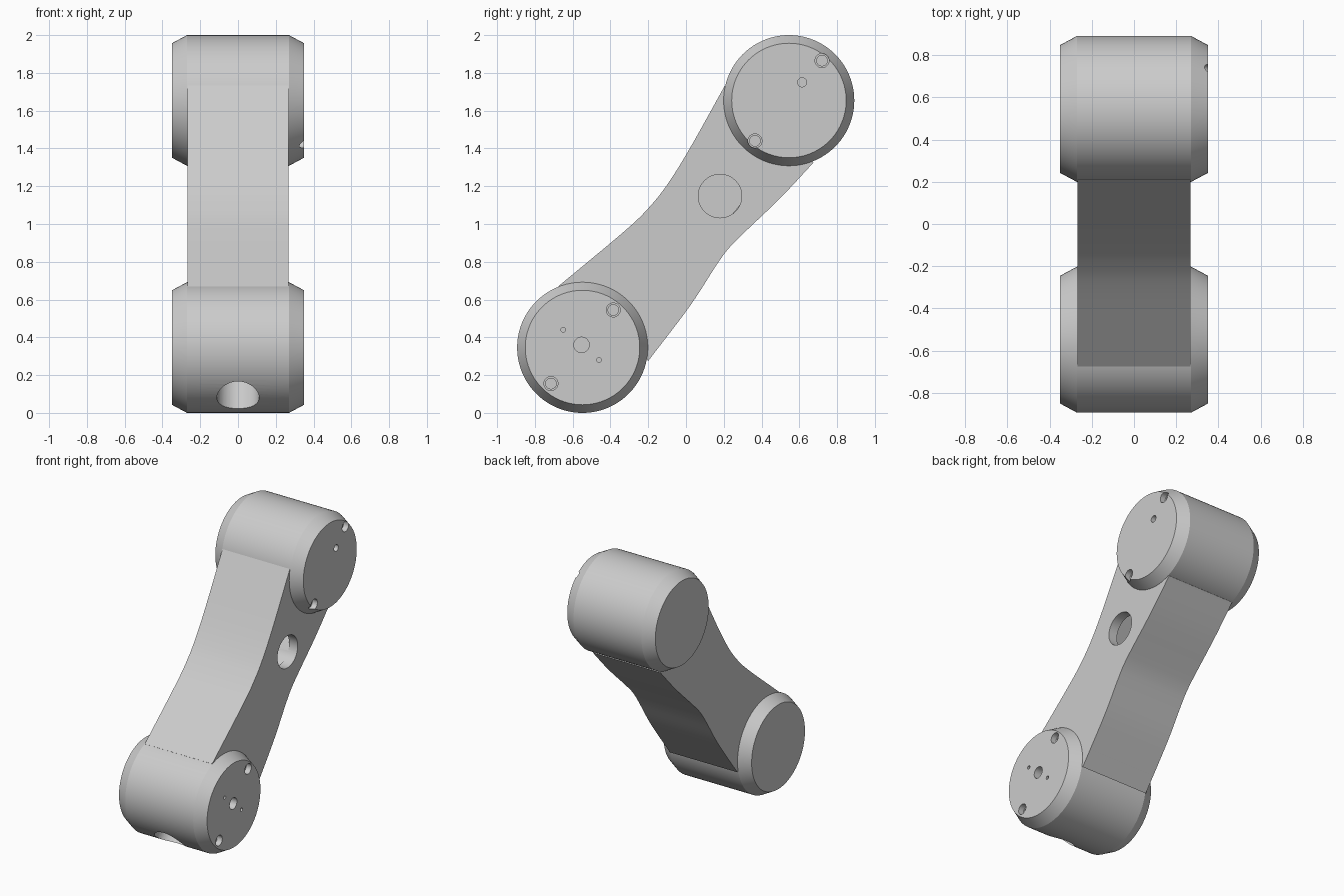
import bpy, bmesh, math
from mathutils import Vector, Matrix

if "Cube" in bpy.data.objects:
    bpy.data.objects.remove(bpy.data.objects["Cube"], do_unlink=True)

grey = bpy.data.materials.new("light grey metal")
grey.use_nodes = True
colour = (0.6, 0.6, 0.6, 1)
grey.diffuse_color = colour
grey.node_tree.nodes["Principled BSDF"].inputs["Base Color"].default_value = colour

LOWER = Vector((0, -0.548, 0.346))
UPPER = Vector((0, 0.545, 1.654))
AXIS = (UPPER - LOWER).normalized()
MIDDLE = (LOWER + UPPER) / 2


def make_object(name, bm):
    bmesh.ops.recalc_face_normals(bm, faces=bm.faces)
    mesh = bpy.data.meshes.new(name)
    bm.to_mesh(mesh)
    bm.free()
    mesh.materials.append(grey)
    obj = bpy.data.objects.new(name, mesh)
    bpy.context.collection.objects.link(obj)
    return obj


def rod(name, start, end, radius, sides=48):
    direction = end - start
    bm = bmesh.new()
    place = (Matrix.Translation((start + end) / 2)
             @ direction.to_track_quat('Z', 'Y').to_matrix().to_4x4())
    bmesh.ops.create_cone(bm, cap_ends=True, segments=sides, radius1=radius,
                          radius2=radius, depth=direction.length, matrix=place)
    return make_object(name, bm)


def side_hole(y, z, radius, depth):
    return rod("hole_cutter", Vector((0.35 - depth, y, z)),
               Vector((0.4, y, z)), radius, 32)


def activate(obj):
    bpy.ops.object.select_all(action='DESELECT')
    obj.select_set(True)
    bpy.context.view_layer.objects.active = obj


def cut(obj, cutters):
    activate(obj)
    for cutter in cutters:
        cutter.hide_render = True
        mod = obj.modifiers.new("cut", 'BOOLEAN')
        mod.operation = 'DIFFERENCE'
        mod.solver = 'EXACT'
        mod.object = cutter
        bpy.ops.object.modifier_apply(modifier=mod.name)
        bpy.data.objects.remove(cutter, do_unlink=True)
    bpy.ops.object.shade_smooth_by_angle(angle=math.radians(20))


def drum(name, centre, sides=96):
    # Chamfered cylinder lying along x
    bm = bmesh.new()
    rings = []
    for x, r in ((-0.35, 0.303), (-0.27, 0.346), (0.27, 0.346), (0.35, 0.303)):
        ring = []
        for i in range(sides):
            a = math.tau * i / sides
            ring.append(bm.verts.new(centre + Vector((x, r * math.cos(a), r * math.sin(a)))))
        rings.append(ring)
    for a, b in zip(rings, rings[1:]):
        for i in range(sides):
            j = (i + 1) % sides
            bm.faces.new((a[i], a[j], b[j], b[i]))
    bm.faces.new(rings[0])
    bm.faces.new(rings[-1])
    return make_object(name, bm)


def smooth_path(points, steps=6):
    # Spline through the given points
    pts = [Vector(p) for p in points]
    pts = [2 * pts[0] - pts[1]] + pts + [2 * pts[-1] - pts[-2]]
    path = []
    for a, b, c, d in zip(pts, pts[1:], pts[2:], pts[3:]):
        for s in range(steps):
            t = s / steps
            path.append(0.5 * (2 * b + (c - a) * t + (2 * a - 5 * b + 4 * c - d) * t * t
                               + (3 * b - a - 3 * c + d) * t ** 3))
    return path + [pts[-2]]


# Waisted arm between the drums
front_edge = smooth_path([(-0.676, 0.67), (-0.32, 0.967), (-0.19, 1.094),
                          (-0.095, 1.215), (0.02, 1.40), (0.206, 1.733)])
back_edge = smooth_path([(-0.2, 0.275), (0.02, 0.565), (0.153, 0.77), (0.222, 0.866),
                         (0.31, 0.956), (0.5, 1.138), (0.675, 1.325)])
bm = bmesh.new()
profile = bm.faces.new([bm.verts.new((-0.268, p.x, p.y))
                        for p in front_edge + back_edge[::-1]])
side = bmesh.ops.extrude_face_region(bm, geom=[profile])
bmesh.ops.translate(bm, vec=(0.536, 0, 0),
                    verts=[g for g in side["geom"] if isinstance(g, bmesh.types.BMVert)])
arm = make_object("arm", bm)

# Cable cavity inside the arm, opened by a round window on one side
bm = bmesh.new()
turn = AXIS.to_track_quat('Z', 'X').to_matrix().to_4x4()
across = Vector((1, 0, 0))
normal = AXIS.cross(across)
basis = Matrix((across, normal, AXIS)).transposed().to_4x4()
bmesh.ops.create_cube(bm, size=1, matrix=Matrix.Translation(MIDDLE) @ basis
                      @ Matrix.Diagonal((0.4, 0.31, 0.9, 1)))
cavity = make_object("cavity_cutter", bm)
window = rod("window_cutter", Vector((0.1, 0.18, 1.148)), Vector((0.4, 0.18, 1.148)), 0.115)
cut(arm, [cavity, window])

# Lower drum: centre hole, pin holes, counterbored screws and cable outlet
lower_drum = drum("lower_drum", LOWER)
holes = [side_hole(-0.553, 0.36, 0.041, 0.1)]
for y, z in ((-0.65, 0.44), (-0.46, 0.28)):
    holes.append(side_hole(y, z, 0.012, 0.06))
for y, z in ((-0.385, 0.545), (-0.715, 0.155)):
    holes += [side_hole(y, z, 0.037, 0.04), side_hole(y, z, 0.028, 0.1)]
holes.append(rod("outlet_cutter", LOWER - AXIS * 0.05, LOWER - AXIS * 0.45, 0.112))
cut(lower_drum, holes)

# Upper drum: pin hole and counterbored screws
upper_drum = drum("upper_drum", UPPER)
holes = [side_hole(0.615, 1.75, 0.024, 0.08)]
for y, z in ((0.72, 1.865), (0.365, 1.44)):
    holes += [side_hole(y, z, 0.037, 0.04), side_hole(y, z, 0.028, 0.1)]
cut(upper_drum, holes)
